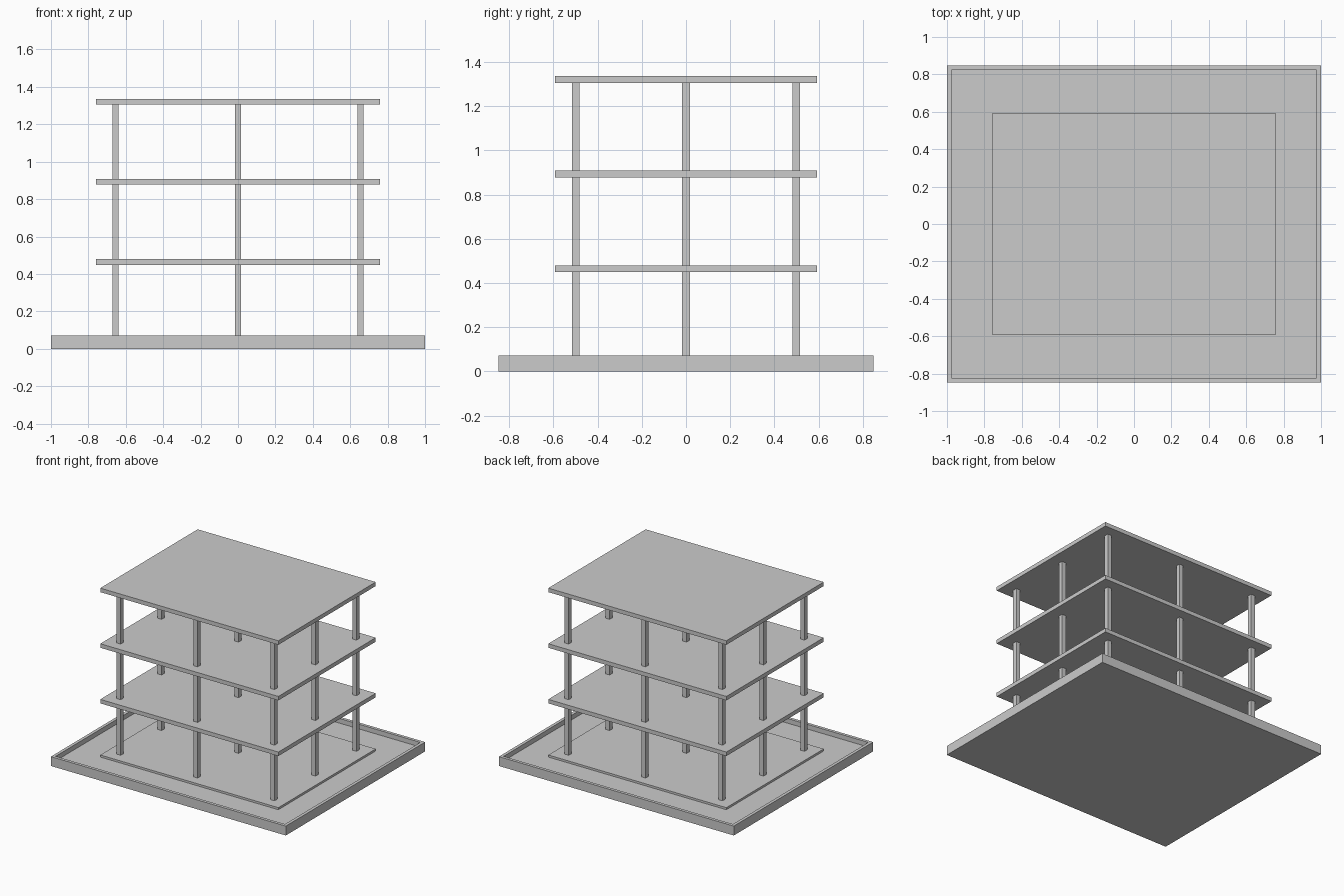
import bpy
import bmesh

cube = bpy.data.objects.get("Cube")
if cube:
    bpy.data.objects.remove(cube, do_unlink=True)

# One plain grey for the whole building
grey = bpy.data.materials.new("concrete_grey")
grey.use_nodes = True
GREY = (0.6, 0.6, 0.6, 1)
grey.diffuse_color = GREY
grey.node_tree.nodes["Principled BSDF"].inputs["Base Color"].default_value = GREY


def add_box(name, half_x, half_y, bottom, top, x=0, y=0, recess=None):
    """Box between two heights; recess=(rim, depth) sinks its top inside a rim."""
    bm = bmesh.new()
    bmesh.ops.create_cube(bm, size=2)
    for v in bm.verts:
        v.co = (x + v.co.x * half_x, y + v.co.y * half_y,
                top if v.co.z > 0 else bottom)
    if recess:
        rim, depth = recess
        bm.normal_update()
        lid = max(bm.faces, key=lambda f: f.calc_center_median().z)
        # Inset for the rim, then a second ring dropped straight down
        bmesh.ops.inset_region(bm, faces=[lid], thickness=rim, use_even_offset=True)
        floor = bmesh.ops.extrude_discrete_faces(bm, faces=[lid])["faces"][0]
        for v in floor.verts:
            v.co.z -= depth
    bmesh.ops.recalc_face_normals(bm, faces=bm.faces)
    mesh = bpy.data.meshes.new(name)
    bm.to_mesh(mesh)
    bm.free()
    mesh.materials.append(grey)
    obj = bpy.data.objects.new(name, mesh)
    bpy.context.collection.objects.link(obj)
    return obj


# Base tray with a low raised rim
add_box("base_tray", 1, 0.847, 0, 0.072, recess=(0.024, 0.036))

# Ground slab, two floors and the roof, evenly spaced
STOREY = 0.428
SLAB = 0.031
GROUND_TOP = 0.052
for i, name in enumerate(("ground_slab", "first_floor", "second_floor", "roof_slab")):
    top = GROUND_TOP + i * STOREY
    add_box(name, 0.758, 0.592, top - SLAB, top)

# Three by three grid of square columns on every storey
for level in range(3):
    bottom = GROUND_TOP + level * STOREY
    for row, y in zip(("front", "middle", "back"), (-0.498, 0, 0.498)):
        for side, x in zip(("right", "centre", "left"), (-0.655, 0, 0.655)):
            add_box(f"column_{row}_{side}_{level + 1}", 0.017, 0.017,
                    bottom, bottom + STOREY - SLAB, x, y)
